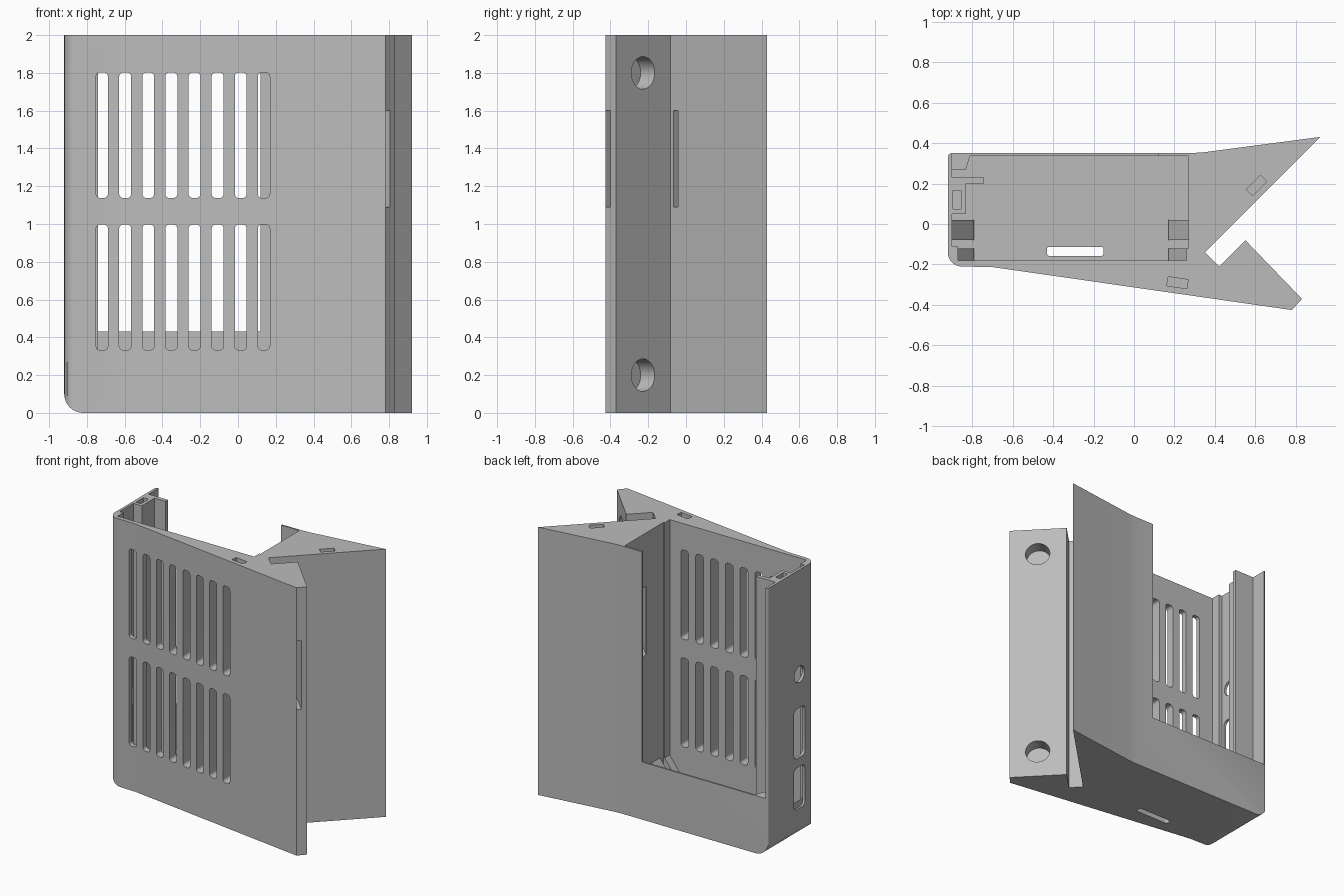
import bpy, bmesh
from math import sin, cos, radians
from mathutils import Vector, Matrix

if "Cube" in bpy.data.objects:
    bpy.data.objects.remove(bpy.data.objects["Cube"], do_unlink=True)

grey = bpy.data.materials.new("plain grey")
grey.use_nodes = True
grey.diffuse_color = (0.5, 0.5, 0.5, 1)
grey.node_tree.nodes["Principled BSDF"].inputs["Base Color"].default_value = (0.5, 0.5, 0.5, 1)

X, Y, Z = Vector((1, 0, 0)), Vector((0, 1, 0)), Vector((0, 0, 1))


def arc(cx, cy, r, a0, a1, n=8):
    angles = [radians(a0 + (a1 - a0) * i / n) for i in range(n + 1)]
    return [(cx + r * cos(a), cy + r * sin(a)) for a in angles]


def rounded(cx, cy, w, h, r):
    """Rounded rectangle outline."""
    pts = []
    for i, (sx, sy) in enumerate(((1, 1), (-1, 1), (-1, -1), (1, -1))):
        pts += arc(cx + sx * (w / 2 - r), cy + sy * (h / 2 - r), r, i * 90, i * 90 + 90, 5)
    return pts


def prism(name, outlines, origin, length, u=X, v=Y):
    """Extrude outlines drawn in the u, v plane along u x v."""
    w = u.cross(v)
    bm = bmesh.new()
    for pts in outlines:
        low = [bm.verts.new(Vector(origin) + u * a + v * b) for a, b in pts]
        high = [bm.verts.new(p.co + w * length) for p in low]
        bm.faces.new(low)
        bm.faces.new(high)
        for i in range(len(low)):
            j = (i + 1) % len(low)
            bm.faces.new((low[i], low[j], high[j], high[i]))
    bmesh.ops.recalc_face_normals(bm, faces=bm.faces)
    mesh = bpy.data.meshes.new(name)
    bm.to_mesh(mesh)
    bm.free()
    mesh.materials.append(grey)
    ob = bpy.data.objects.new(name, mesh)
    bpy.context.collection.objects.link(ob)
    return ob


def combine(target, tool, operation="DIFFERENCE"):
    mod = target.modifiers.new("cut", "BOOLEAN")
    mod.operation, mod.solver, mod.object = operation, "EXACT", tool
    bpy.context.view_layer.update()
    bpy.context.view_layer.objects.active = target
    bpy.ops.object.modifier_apply(modifier=mod.name)
    bpy.data.objects.remove(tool, do_unlink=True)


# Housing with the V-shaped mounting jaw
plan = arc(-0.9, 0.33, 0.02, 180, 90, 4)
plan += [(0.28, 0.35), (0.35, 0.355), (0.92, 0.43), (0.35, -0.14), (0.42, -0.21),
         (0.55, -0.08), (0.83, -0.37), (0.78, -0.425), (-0.6, -0.227), (-0.7, -0.213)]
plan += arc(-0.85, -0.14, 0.07, 270, 180)
body = prism("housing", [plan], (0, 0, 0), 2)

# Rounded lower edge on the right
side = [(1.1, -0.0), (1.1, 2.1), (-0.92, 2.1)] + arc(-0.82, 0.1, 0.1, 180, 270)
combine(body, prism("edge_shape", [side], (0, 0.8, 0), 1.6, X, Z), "INTERSECT")

# Inner chamber, leaving the board rail and post on the right wall
chamber = [(-0.87, -0.18), (0.26, -0.18), (0.26, -0.12), (0.27, -0.12), (0.27, 0.337),
           (-0.81, 0.337), (-0.83, 0.27), (-0.9, 0.27), (-0.9, 0.23), (-0.74, 0.23),
           (-0.74, 0.2), (-0.83, 0.2), (-0.83, 0.05), (-0.9, 0.05), (-0.9, -0.11), (-0.87, -0.11)]
combine(body, prism("chamber", [chamber], (0, 0, 0.1), 2))

# Open back above the low rear panel
opening = [(0.12, 0.3), (0.12, 0.5), (-0.9, 0.5), (-0.9, 0.25), (-0.8, 0.25), (-0.8, 0.3)]
combine(body, prism("back_opening", [opening], (0, 0, 0.43), 2))

# Two rows of vent slots in the front
slots = [rounded(-0.72 + 0.1224 * i, z, 0.063, 0.665, 0.022) for z in (0.665, 1.47) for i in range(8)]
combine(body, prism("vent_slots", slots, (0, -0.1, 0), 0.5, X, Z))

# Ports in the right wall
ports = [rounded(-0.025, 0.375, 0.13, 0.31, 0.035), rounded(-0.025, 0.785, 0.13, 0.37, 0.035),
         arc(-0.025, 1.22, 0.06, 0, 345, 23)]
combine(body, prism("ports", ports, (-1, 0, 0), 0.13, Y, Z))

# Slit in the floor
combine(body, prism("floor_slit", [rounded(-0.29, -0.135, 0.28, 0.045, 0.012)], (0, 0, -0.1), 0.3))

# Blind screw holes in the jaw
u = Vector((-1, 1, 0)).normalized()
w = u.cross(Z)
holes = [arc(0, z, 0.086, 0, 350, 35) for z in (0.2, 1.8)]
combine(body, prism("screw_holes", holes, Vector((0.69, -0.23, 0)) - w * 0.1, 0.2, u, Z))

# Strap slit running diagonally through the jaw into the chamber
strap = [((s + d) / 2, (s - d) / 2) for s, d in ((0.355, 0.1), (0.355, 1.4), (0.405, 1.4), (0.405, 0.1))]
combine(body, prism("strap_slit", [strap], (0, 0, 1.09), 0.51))

# Shallow lid sockets in the top
for cx, cy, length, width, angle in ((0.605, 0.19, 0.1, 0.045, 45), (0.215, -0.29, 0.1, 0.045, -8),
                                     (-0.875, 0.12, 0.04, 0.09, 0)):
    turn = Matrix.Rotation(radians(angle), 3, "Z")
    a, b = length / 2, width / 2
    socket = prism("socket", [[(-a, -b), (a, -b), (a, b), (-a, b)]], (cx, cy, 1.92), 0.2, turn @ X, turn @ Y)
    combine(body, socket)

# Sloped board supports in the lower corners of the chamber
for label, wall, tip in (("left", 0.28, 0.17), ("right", -0.905, -0.79)):
    for place, y0, y1 in (("rear", -0.08, 0.02), ("front", -0.185, -0.12)):
        wedge = [(wall, 0.09), (tip, 0.09), (tip, 0.12), (wall, 0.27)]
        prism(f"{label}_{place}_support", [wedge], (0, y1, 0), y1 - y0, X, Z)

# Smooth the rounded parts, keeping edges sharp
bpy.ops.object.select_all(action="DESELECT")
body.select_set(True)
bpy.context.view_layer.objects.active = body
bpy.ops.object.shade_smooth_by_angle(angle=radians(25))
